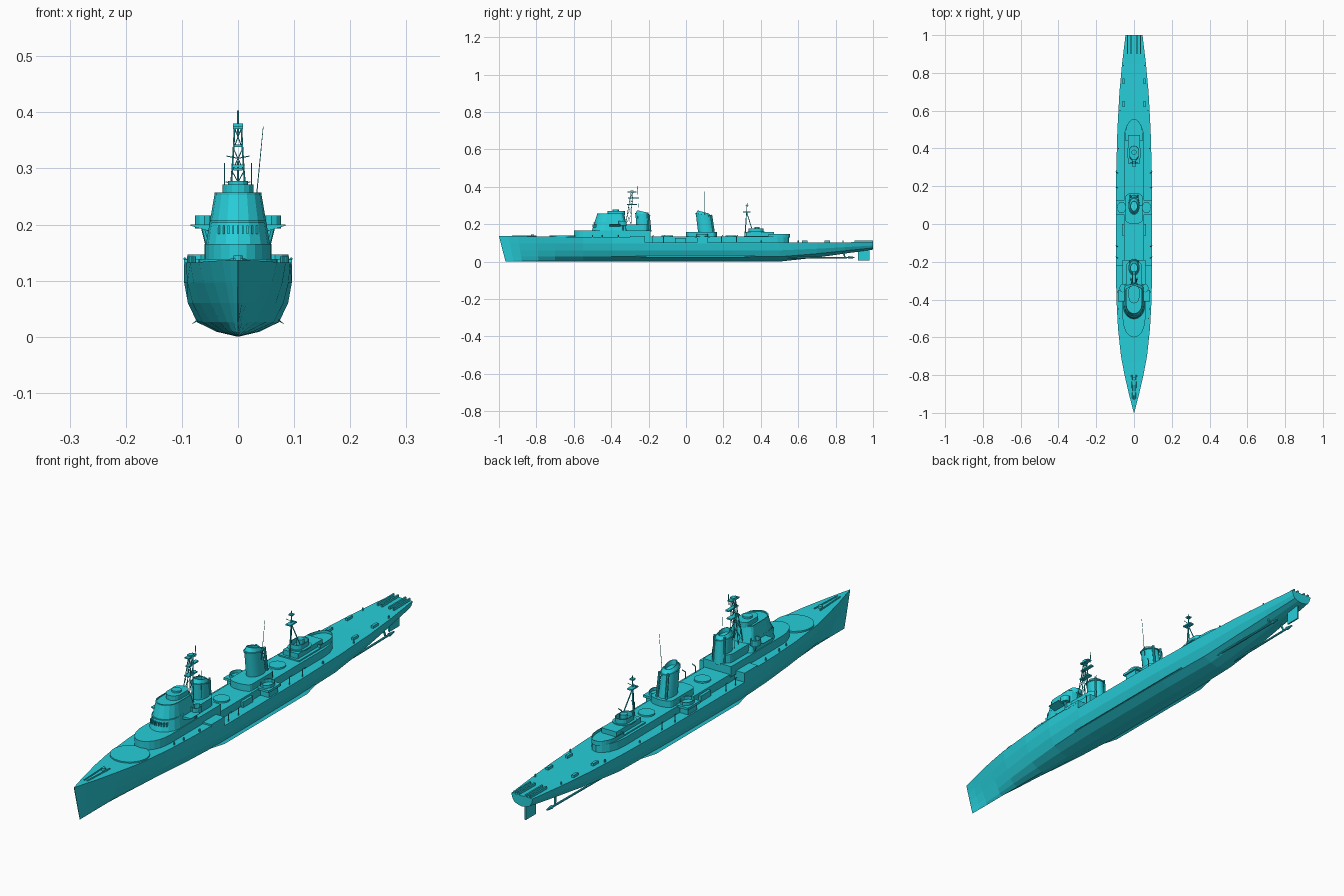
import bpy, bmesh
from math import sin, cos, pi
from mathutils import Vector

if "Cube" in bpy.data.objects:
    bpy.data.objects.remove(bpy.data.objects["Cube"])

mat = bpy.data.materials.new("teal")
mat.diffuse_color = (0.02, 0.62, 0.7, 1)
mat.use_nodes = True
mat.node_tree.nodes["Principled BSDF"].inputs["Base Color"].default_value = mat.diffuse_color

def finish(name, bm):
    bmesh.ops.remove_doubles(bm, verts=bm.verts, dist=1e-5)
    bmesh.ops.dissolve_degenerate(bm, edges=bm.edges, dist=1e-5)
    bmesh.ops.recalc_face_normals(bm, faces=bm.faces)
    me = bpy.data.meshes.new(name)
    bm.to_mesh(me)
    bm.free()
    me.materials.append(mat)
    ob = bpy.data.objects.new(name, me)
    bpy.context.collection.objects.link(ob)
    return ob

def loft(name, rings, caps=True):
    bm = bmesh.new()
    rows = [[bm.verts.new(p) for p in r] for r in rings]
    n = len(rows[0])
    for a, b in zip(rows, rows[1:]):
        for i in range(n):
            bm.faces.new((a[i], a[(i + 1) % n], b[(i + 1) % n], b[i]))
    if caps:
        bm.faces.new(rows[0])
        bm.faces.new(rows[-1])
    return finish(name, bm)

def outline(y0, y1, hw, nose=0.0, tail=0.0, n=8):
    """Deck plan: straight sides with elliptical front and back ends."""
    end = [pi * i / n for i in range(n + 1)]
    front = [(-hw * cos(t), y0 + nose * (1 - sin(t))) for t in end] if nose else [(-hw, y0), (hw, y0)]
    back = [(hw * cos(t), y1 - tail * (1 - sin(t))) for t in end] if tail else [(hw, y1), (-hw, y1)]
    return front + back

def prism(name, plan, z0, z1, plan2=None):
    return loft(name, [[(x, y, z0) for x, y in plan], [(x, y, z1) for x, y in plan2 or plan]])

def box(name, x0, x1, y0, y1, z0, z1):
    return prism(name, [(x0, y0), (x1, y0), (x1, y1), (x0, y1)], z0, z1)

def disc(name, x, y, r, z0, z1, n=24, r2=None):
    ring = lambda q: [(x + q * cos(2 * pi * i / n), y + q * sin(2 * pi * i / n)) for i in range(n)]
    return prism(name, ring(r), z0, z1, ring(r2 or r))

def tub(name, plan, z0, z1, t=0.9):
    """Open splinter shield: thin wall following a plan."""
    cx = sum(p[0] for p in plan) / len(plan)
    cy = sum(p[1] for p in plan) / len(plan)
    inner = [(cx + (x - cx) * t, cy + (y - cy) * t) for x, y in plan]
    r = lambda p, z: [(x, y, z) for x, y in p]
    return loft(name, [r(plan, z0), r(plan, z1), r(inner, z1), r(inner, z0), r(plan, z0)], False)

def tube(name, a, b, r=0.0018, r2=None, n=6):
    a, b = Vector(a), Vector(b)
    q = (b - a).to_track_quat('Z', 'Y')
    ring = lambda c, s: [c + q @ Vector((s * cos(2 * pi * i / n), s * sin(2 * pi * i / n), 0)) for i in range(n)]
    return loft(name, [ring(a, r), ring(b, r2 or r)])

# Hull: y, half beam, keel height, deck height, underwater fullness
stations = [(-1, .001, 0, .137, 1), (-.95, .014, 0, .137, .3), (-.9, .027, 0, .136, .38), (-.8, .05, 0, .135, .5),
            (-.7, .069, 0, .133, .62), (-.55, .085, 0, .132, .77), (-.4, .093, 0, .132, .9),
            (-.22, .096, 0, .132, 1), (-.22, .096, 0, .103, 1), (0, .096, 0, .103, 1), (.25, .095, 0, .103, 1),
            (.5, .088, 0, .102, .98), (.7, .077, .022, .102, .96), (.85, .063, .043, .103, .95), (1, .045, .064, .105, .95)]
rings = []
for y, b, k, d, f in stations:
    h = .1 - k
    side = [(.4 * f * b, k + .09 * h), (.76 * f * b, k + .26 * h), (.93 * b * (.35 + .65 * f), k + .6 * h),
            (b * (.7 + .3 * f), k + .97 * h), (b, d)]
    prof = [(-x, z) for x, z in reversed(side)] + [(0, k)] + side
    rake = .035 * max(0, min(1, (-y - .7) / .3))
    rings.append([(x, y + rake * (d - z) / d, z) for x, z in prof])
loft("hull", rings)

# Underwater fittings
prism("rudder", [(-.003, .92), (.003, .92), (.003, .98), (-.003, .98)], .005, .075)
for s in (-1, 1):
    tube("propeller_shaft", (s * .04, .4, .02), (s * .036, .89, .022), .004, n=8)
    tube("shaft_bracket", (s * .036, .85, .022), (s * .03, .84, .055), .004)
    tube("shaft_hub", (s * .036, .87, .022), (s * .036, .9, .022), .007, .003, 8)
    loft("bilge_keel", [[(s * .068, y, .03), (s * .072, y, .032), (s * (.07 + w), y, .03 - w * .6)]
                        for y, w in ((-.27, .003), (-.2, .013), (.3, .013), (.37, .003))])

# Foredeck
disc("forward_gun_ring", 0, -.66, .07, .13, .1385, 32)
tube("anchor_chain", (.006, -.93, .137), (.012, -.8, .137), .003)
tube("anchor_chain", (-.006, -.93, .137), (-.012, -.8, .137), .003)
disc("capstan", 0, -.82, .008, .13, .145, 12)

# Midships deckhouse and aft gun shelter
prism("main_deckhouse", outline(-.24, .55, .054, 0, .1), .1, .133)
prism("aft_shelter", outline(.31, .555, .044, 0, .075, 12), .13, .138)
tub("aft_shelter_shield", outline(.44, .555, .044, 0, .075, 12), .135, .148, .96)
box("aft_house", -.032, .032, .32, .47, .133, .157)
prism("aft_platform", outline(.33, .42, .036, .03, .03), .155, .16)
tub("aft_director_tub", outline(.335, .415, .026, .025, .025), .158, .178)
disc("aft_director", 0, .38, .014, .158, .186, 12)
for y in (-.1, .24):
    disc("torpedo_mount_ring", 0, y, .03, .13, .139, 20)

# Bridge structure
prism("bridge_base", outline(-.6, -.19, .06, .1, 0, 12), .125, .165)
prism("bridge_tower", outline(-.505, -.31, .058, .07, .02), .16, .253, outline(-.475, -.33, .042, .05, .02))
tub("open_bridge_rail", outline(-.475, -.33, .042, .05, .02), .25, .257, .93)
prism("bridge_director_base", outline(-.42, -.325, .028, .03, .02), .25, .271)
disc("bridge_director", 0, -.375, .018, .27, .278, 12)
prism("bridge_visor", outline(-.495, -.4, .05, .06, 0), .203, .208)
for i in range(-4, 5):
    x = i * .0085
    yf = -.497 + .065 * (1 - (1 - (x / .056) ** 2) ** .5)
    box("bridge_window_post", x - .0015, x + .0015, yf - .003, yf + .02, .183, .198)
prism("bridge_aft_house", outline(-.34, -.195, .042, 0, .03), .16, .197)
for s in (-1, 1):
    loft("bridge_wing", [[(s * .04, y, .2), (s * .04, y, .185), (s * .085, y, .198), (s * .085, y, .2)]
                         for y in (-.41, -.35)])
    plan = [(s * .06 + .017 * cos(pi * i / 6), -.34 + .022 * sin(pi * i / 6)) for i in range(12)]
    prism("gun_tub_floor", plan, .193, .199)
    tub("gun_tub", plan, .197, .216, .9)
    tube("gun_tub_support", (s * .06, -.34, .195), (s * .052, -.34, .163), .006, n=8)
    box("forecastle_side_bay", s * .05, s * .096, -.3, -.22, .128, .138)

# Raked oval funnels with caps
def funnel(name, y, z0, z1, hx, hy, rake, slope):
    def ring(t, k):
        out = []
        for i in range(20):
            a = 2 * pi * i / 20
            out.append((hx * k * cos(a), y + rake * t + hy * k * sin(a),
                        z0 + (z1 - z0) * t - slope * sin(a) * t))
        return out
    ob = loft(name, [ring(0, 1.06), ring(.84, 1), ring(.84, 1.1), ring(.88, 1.1), ring(.88, .97),
                     ring(1, .72), ring(1, .62), ring(.85, .62)])
    bpy.context.view_layer.objects.active = ob
    bpy.ops.object.select_all(action='DESELECT')
    ob.select_set(True)
    bpy.ops.object.shade_smooth_by_angle()

funnel("forward_funnel", -.225, .16, .268, .027, .038, -.008, .006)
funnel("aft_funnel", .11, .15, .265, .027, .042, -.018, .008)
for s in (-1, 1):
    tube("forward_funnel_pipe", (s * .024, -.2, .16), (s * .022, -.205, .262), .004, n=8)
    tube("aft_funnel_pipe", (s * .02, .15, .15), (s * .018, .135, .25), .005, n=8)
prism("aft_funnel_house", outline(0, .165, .045, .02, .02), .13, .158)
box("beam_platform", -.096, .096, .05, .125, .126, .135)
for s in (-1, 1):
    box("beam_platform_bulkhead", s * .05, s * .09, .06, .115, .1, .128)
    plan = [(s * .066 + .024 * cos(pi * i / 6), .087 + .03 * sin(pi * i / 6)) for i in range(12)]
    tub("beam_gun_tub", plan, .133, .147, .92)
    tube("whip_antenna", (s * .024, -.26, .2), (s * .024, -.255, .31), .0008)
tube("long_antenna", (.03, .1, .22), (.045, .1, .375), .0012, .0006)

# Lattice foremast: corner legs, braces, platforms and yards
levels = [(.2, .017), (.25, .014), (.295, .0105), (.335, .008), (.372, .006)]
corner = lambda i, sx, sy: (sx * levels[i][1], -.308 + sy * levels[i][1] * .8 + .02 * i / 4, levels[i][0])
quad = [(-1, -1), (1, -1), (1, 1), (-1, 1)]
for i in range(4):
    for j in range(4):
        tube("foremast_leg", corner(i, *quad[j]), corner(i + 1, *quad[j]), .0016)
        tube("foremast_brace", corner(i, *quad[j]), corner(i + 1, *quad[(j + 1) % 4]), .0009)
for y0, y1, w, z in ((-.315, -.262, .01, .302), (-.31, -.25, .007, .338), (-.312, -.265, .009, .37)):
    box("foremast_platform", -w, w, y0, y1, z, z + .005)
box("radar_aerial", -.009, .009, -.298, -.28, .374, .38)
tube("foremast_pole", (0, -.262, .36), (0, -.258, .403), .0016)
for sx in (-1, 1):
    tube("foremast_yard", (0, -.295, .318), (sx * .02, -.285, .322), .001)

# Tripod main mast
apex = (0, .325, .262)
tube("main_mast", (0, .315, .13), (0, .327, .312), .0032, .0016, 8)
for sx in (-1, 1):
    tube("main_mast_leg", (sx * .026, .36, .15), apex, .0022)
    tube("main_mast_yard", (0, .325, .272), (sx * .022, .325, .276), .001)
box("main_mast_platform", -.01, .01, .305, .345, .262, .267)
box("main_mast_radar", -.008, .008, .318, .334, .296, .301)

# Stern racks, ready lockers, davits and deck bitts
for s in (-1, 1):
    for x in (.016, .034):
        box("stern_rack_rail", s * x - .003, s * x + .003, .9, 1.0, .1, .114)
    for y in (.62, .74):
        box("deck_locker", s * .055 - .005, s * .055 + .005, y, y + .03, .1, .112)
    for y in (-.18, -.12, .19, .27):
        tube("boat_davit", (s * .086, y, .1), (s * .086, y, .132), .002)
        tube("boat_davit_arm", (s * .086, y, .132), (s * .096, y + .006, .14), .002)
    for y, x in ((-.5, .078), (-.45, .083), (-.36, .088), (.4, .083), (.6, .074), (.84, .056)):
        z = .132 if y < -.2 else .102
        tube("deck_bitt", (s * x, y, z - .005), (s * x, y, z + .011), .003, n=8)
    box("side_vent_house", s * .05, s * .064, -.06, .0, .1, .125)
